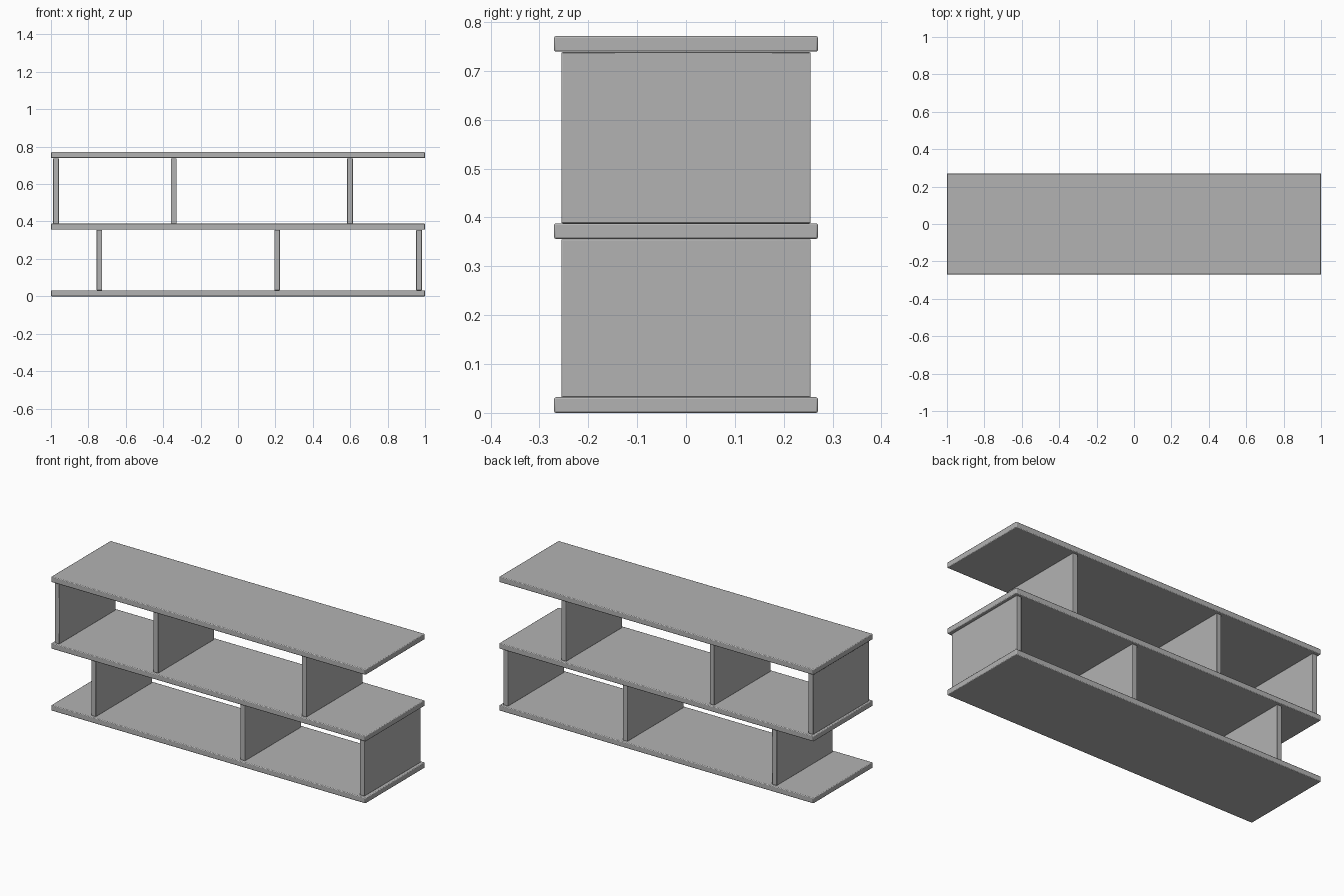
import bpy

cube = bpy.data.objects.get("Cube")
if cube:
    bpy.data.objects.remove(cube, do_unlink=True)

grey = bpy.data.materials.new("plain grey")
grey.use_nodes = True
colour = (0.45, 0.45, 0.45, 1)
grey.diffuse_color = colour
grey.node_tree.nodes["Principled BSDF"].inputs["Base Color"].default_value = colour

THICK = 0.032          # board thickness
LEVELS = (0.0, 0.356, 0.739)   # underside of each shelf


def board(name, centre, size, bevel):
    """A box with slightly rounded edges."""
    bpy.ops.mesh.primitive_cube_add(size=1, location=centre)
    ob = bpy.context.object
    ob.name = name
    ob.scale = size
    bpy.ops.object.transform_apply(location=False, rotation=False, scale=True)
    ob.data.materials.append(grey)
    mod = ob.modifiers.new("soft edges", 'BEVEL')
    mod.width = bevel
    mod.segments = 2
    bpy.ops.object.shade_smooth_by_angle()
    return ob


# Three full-width shelves
for name, z in zip(("bottom_shelf", "middle_shelf", "top_shelf"), LEVELS):
    board(name, (0, 0, z + THICK / 2), (2, 0.54, THICK), 0.004)

# Staggered upright dividers on each tier
tiers = (
    ("lower", 0, (-0.741, 0.209, 0.968)),
    ("upper", 1, (-0.973, -0.344, 0.599)),
)
for tier, level, positions in tiers:
    low = LEVELS[level] + THICK
    high = LEVELS[level + 1] - 0.001
    for side, x in zip(("right", "middle", "left"), positions):
        board(f"{tier}_{side}_divider", (x, 0, (low + high) / 2),
              (0.03, 0.51, high - low), 0.002)
